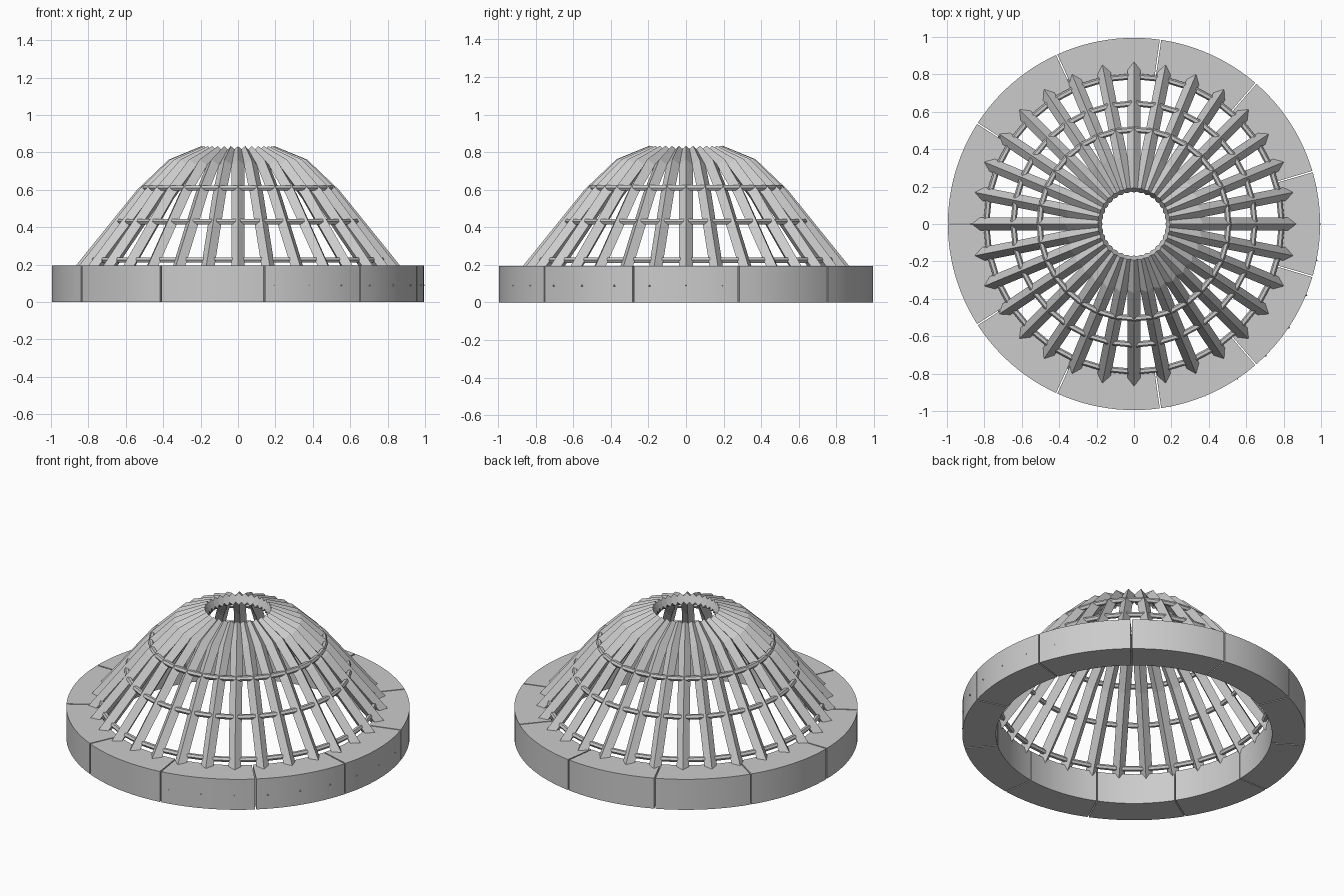
import bpy, bmesh, math
from mathutils import Vector, Matrix

cube = bpy.data.objects.get("Cube")
if cube:
    bpy.data.objects.remove(cube, do_unlink=True)

RIBS, BLOCKS = 32, 11

grey = bpy.data.materials.new("light grey")
grey.use_nodes = True
colour = (0.6, 0.6, 0.6, 1)
grey.diffuse_color = colour
grey.node_tree.nodes["Principled BSDF"].inputs["Base Color"].default_value = colour


def finish(name, bm, smooth=False):
    bmesh.ops.recalc_face_normals(bm, faces=bm.faces)
    mesh = bpy.data.meshes.new(name)
    bm.to_mesh(mesh)
    bm.free()
    obj = bpy.data.objects.new(name, mesh)
    mesh.materials.append(grey)
    bpy.context.collection.objects.link(obj)
    if smooth:
        bpy.ops.object.select_all(action="DESELECT")
        obj.select_set(True)
        bpy.context.view_layer.objects.active = obj
        bpy.ops.object.shade_smooth_by_angle(angle=math.radians(30))
    return obj


def polar(r, a, z):
    return Vector((r * math.cos(a), r * math.sin(a), z))


def loft(bm, loops, closed=False):
    """Skin a list of equal point loops, capping the ends unless closed."""
    rows = [[bm.verts.new(p) for p in loop] for loop in loops]
    n = len(rows[0])
    pairs = list(zip(rows, rows[1:])) + ([(rows[-1], rows[0])] if closed else [])
    for a, b in pairs:
        for i in range(n):
            j = (i + 1) % n
            bm.faces.new((a[i], a[j], b[j], b[i]))
    if not closed:
        bm.faces.new(rows[0])
        bm.faces.new(rows[-1])


# Foundation ring: curved blocks parted by narrow joints
bm = bmesh.new()
section = [(0.8, 0), (0.995, 0), (0.995, 0.195), (0.8, 0.195)]
step, gap = math.tau / BLOCKS, 0.008
for k in range(BLOCKS):
    start = math.pi + k * step + gap / 2
    angles = [start + (step - gap) * i / 12 for i in range(13)]
    loft(bm, [[polar(r, a, z) for r, z in section] for a in angles])
finish("foundation_blocks", bm, smooth=True)

# Ribs: bent square bars set on edge, meeting to form the crown
ridge = [Vector(p) for p in ((0.875, 0.185), (0.54, 0.6), (0.37, 0.762), (0.195, 0.834))]
half = 0.036
bm = bmesh.new()
dirs = [(b - a).normalized() for a, b in zip(ridge, ridge[1:])]
for k in range(RIBS):
    turn = Matrix.Rotation(math.tau * k / RIBS, 3, "Z")
    loops = []
    for i, p in enumerate(ridge):
        before, after = dirs[max(i - 1, 0)], dirs[min(i, len(dirs) - 1)]
        t = (before + after).normalized()
        inward = Vector((-t.y, -t.x)) if t.x > 0 else Vector((-t.y, t.x))
        depth = half / t.dot(after)
        mid, low = p + inward * depth, p + inward * depth * 2
        loops.append([turn @ Vector(v) for v in (
            (p.x, 0, p.y), (mid.x, half, mid.y), (low.x, 0, low.y), (mid.x, -half, mid.y))])
    loft(bm, loops)
finish("ribs", bm)

# Hoops: straight bars running from rib to rib
for name, r, z in (("lower_hoop", 0.79, 0.225), ("middle_hoop", 0.645, 0.43), ("upper_hoop", 0.505, 0.61)):
    bm = bmesh.new()
    loops = []
    for k in range(RIBS):
        a = math.tau * k / RIBS
        loops.append([polar(r + 0.016 * math.cos(b), a, z + 0.016 * math.sin(b))
                      for b in (i * math.tau / 6 for i in range(6))])
    loft(bm, loops, closed=True)
    finish(name, bm)

# Small pointed pegs showing on one side of the outer wall
bm = bmesh.new()
for k in range(-7, 3):
    a = math.tau * k / RIBS
    size = 0.004 + 0.011 * math.cos((k + 2.5) / 5 * math.pi / 2)
    tip = polar(0.994 + size * 0.6, a, 0.09)
    side = Vector((-math.sin(a), math.cos(a), 0))
    base = [polar(0.985, a, 0.09 - size * 0.7) + side * s * size for s in (-1, 1)]
    base.append(polar(0.985, a, 0.09 + size))
    verts = [bm.verts.new(p) for p in base + [tip]]
    for f in ((0, 1, 2), (0, 1, 3), (1, 2, 3), (2, 0, 3)):
        bm.faces.new([verts[i] for i in f])
finish("wall_pegs", bm)
